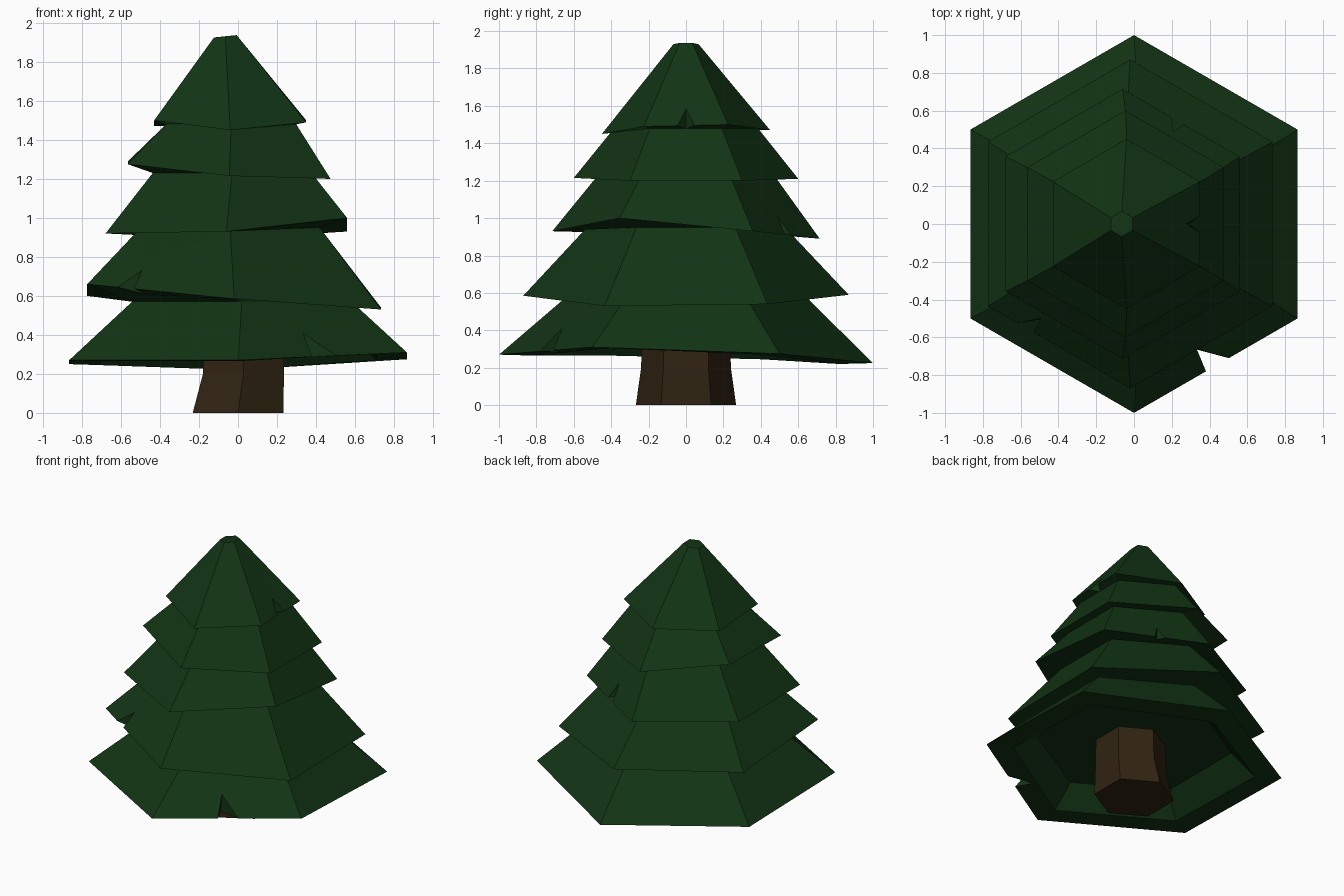
import bpy, bmesh, math
from mathutils import Vector

if "Cube" in bpy.data.objects:
    bpy.data.objects.remove(bpy.data.objects["Cube"])


def material(name, rgb):
    m = bpy.data.materials.new(name)
    m.diffuse_color = (*rgb, 1)
    m.use_nodes = True
    m.node_tree.nodes["Principled BSDF"].inputs["Base Color"].default_value = m.diffuse_color
    return m


def ring(cx, r, z):
    """Six corners, starting at the front and running anticlockwise."""
    zs = z if isinstance(z, (list, tuple)) else [z] * 6
    return [Vector((cx + r * math.cos(math.radians(60 * i - 90)),
                    r * math.sin(math.radians(60 * i - 90)), zs[i])) for i in range(6)]


def add_object(name, polys, mat):
    bm = bmesh.new()
    for p in polys:
        bm.faces.new([bm.verts.new(v) for v in p])
    bmesh.ops.remove_doubles(bm, verts=bm.verts, dist=1e-4)
    bmesh.ops.recalc_face_normals(bm, faces=bm.faces)
    me = bpy.data.meshes.new(name)
    bm.to_mesh(me)
    bm.free()
    me.materials.append(mat)
    ob = bpy.data.objects.new(name, me)
    bpy.context.collection.objects.link(ob)


def band(lo, hi, notch=None, depth=0):
    """Quads between two rings; one side may have a V cut into its lower edge."""
    polys = []
    for i in range(6):
        a, b, c, d = lo[i], lo[(i + 1) % 6], hi[(i + 1) % 6], hi[i]
        if notch and notch[0] == i:
            s0, s1, s = notch[1:4]
            tip = a.lerp(b, s).lerp(d.lerp(c, s), depth)
            p, q = a.lerp(b, s0), a.lerp(b, s1)
            polys += [[a, p, tip, d], [d, tip, c], [tip, q, b, c]]
            cut = (p, tip, q)
        else:
            polys.append([a, b, c, d])
    return polys, (cut if notch else None)


green = material("dark pine green", (0.006, 0.034, 0.007))
brown = material("bark brown", (0.030, 0.017, 0.006))

# Branch tiers: rim (centre x, radius, corner heights), top ring, notch (side, start, end, tip, depth)
tiers = [
    ((0, 1.0, [.27, .31, .275, .225, .25, .27]), (.02, .65, .57), (0, .44, .58, .44, .43)),
    ((-.02, .87, [.585, .53, .54, .59, .60, .66]), (-.04, .53, .95), (5, .21, .32, .30, .30)),
    ((-.06, .715, [.93, 1.0, .93, .89, .92, .92]), (-.03, .47, 1.23), (2, .48, .58, .53, .33)),
    ((-.045, .60, [1.215, 1.20, 1.20, 1.21, 1.29, 1.275]), (-.035, .385, 1.48), None),
    ((-.04, .45, [1.45, 1.49, 1.50, 1.47, 1.47, 1.50]),
     (-.065, .067, [1.93, 1.937, 1.937, 1.93, 1.925, 1.925]), (1, .40, .60, .50, .20)),
]

polys = []
inner_r, inner = .82, ring(0, .82, [z - .005 for z in tiers[0][0][2]])
# Hollow under the lowest tier, with a flat ceiling
ceiling = ring(0, .66, .41)
polys += band(inner, ceiling)[0] + [ceiling]

for rim_def, top_def, notch in tiers:
    rim, top = ring(*rim_def), ring(*top_def)
    d_out = d_in = 0
    if notch:
        d_out = notch[4]
        d_in = d_out * (rim_def[1] - top_def[1]) / (rim_def[1] - inner_r)
    outer, cut_o = band(rim, top, notch, d_out)
    under, cut_u = band(rim, inner, notch, d_in)
    polys += outer + under
    if notch:  # walls of the cut
        polys += [[cut_o[0], cut_o[1], cut_u[1]], [cut_o[1], cut_o[2], cut_u[1]]]
    inner, inner_r = top, top_def[1]
polys.append(top)
add_object("branches", polys, green)

# Trunk, slightly bent
rings = [ring(0, .268, 0), ring(.028, .24, .2), ring(.03, .235, .41)]
trunk = [rings[0], rings[2]] + band(rings[0], rings[1])[0] + band(rings[1], rings[2])[0]
add_object("trunk", trunk, brown)
